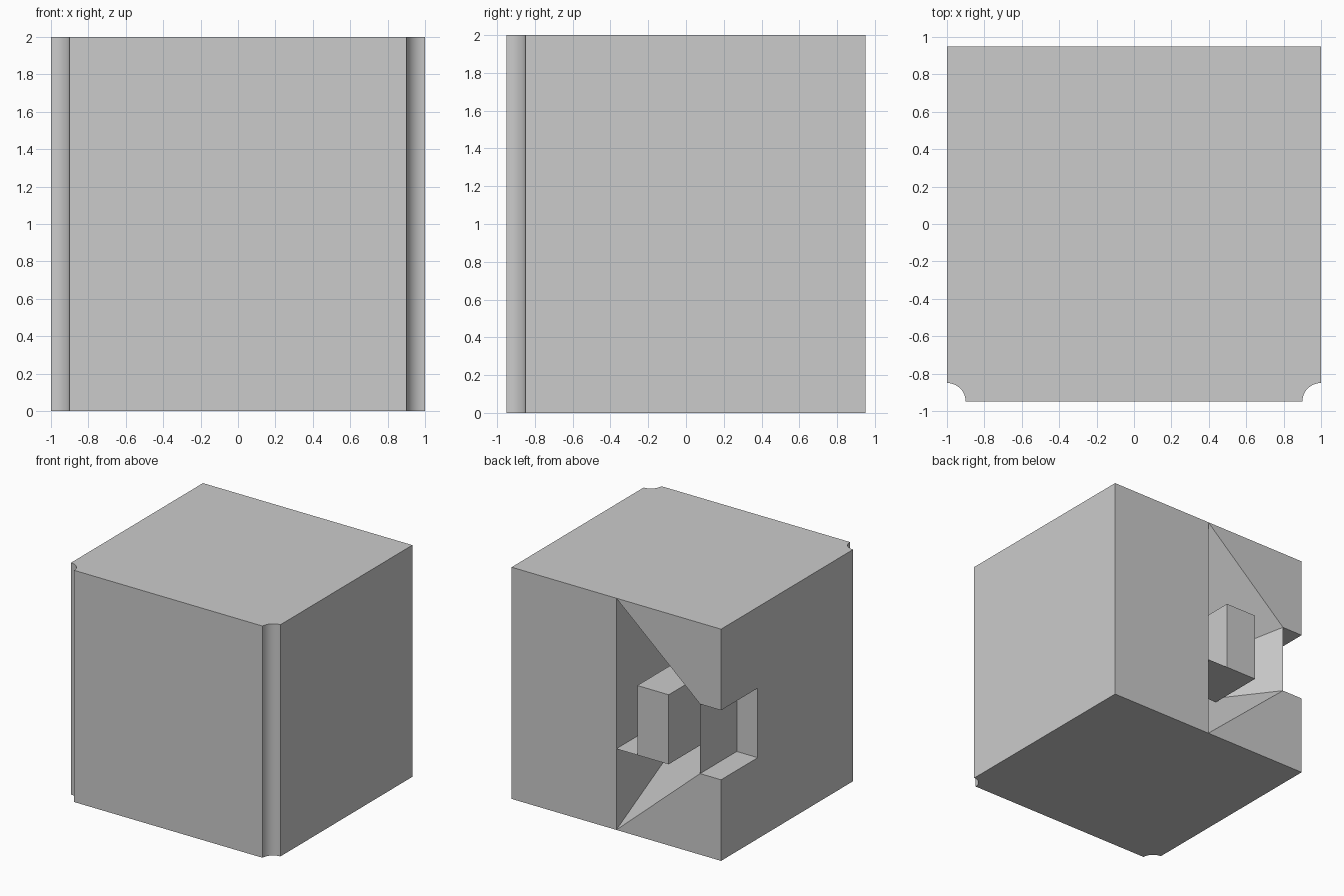
import bpy, bmesh
from math import sin, cos, pi

if "Cube" in bpy.data.objects:
    bpy.data.objects.remove(bpy.data.objects["Cube"])


def finish(bm, name):
    bmesh.ops.remove_doubles(bm, verts=bm.verts, dist=1e-5)
    bmesh.ops.recalc_face_normals(bm, faces=bm.faces)
    mesh = bpy.data.meshes.new(name)
    bm.to_mesh(mesh)
    bm.free()
    obj = bpy.data.objects.new(name, mesh)
    bpy.context.collection.objects.link(obj)
    bpy.ops.object.select_all(action='DESELECT')
    obj.select_set(True)
    bpy.context.view_layer.objects.active = obj
    bpy.ops.object.shade_smooth_by_angle(angle=0.6)
    return obj


def face(bm, *pts):
    return bm.faces.new([bm.verts.new(p) for p in pts])


# Body outline from above, with concave grooves on the two front corners
Y, H, R, N = 0.95, 2.0, 0.1, 12
right = [(1 - R * cos(i * pi / 2 / N), -Y + R * sin(i * pi / 2 / N)) for i in range(N + 1)]
left = [(-x, y) for x, y in reversed(right)]
outline = right + [(1, Y), (0, Y), (-1, Y)] + left

bm = bmesh.new()
for z in (0, H):
    face(bm, *[(x, y, z) for x, y in outline])
n = len(outline)
for i in range(n):
    a, b = outline[i], outline[(i + 1) % n]
    if a in ((0, Y), (-1, Y)):      # opened half of the back, and the left side
        continue
    face(bm, (*a, 0), (*b, 0), (*b, H), (*a, H))

# Left side with a slot opening, and slot end walls
LO, HI, XS, D = 0.7, 1.3, -0.8, 0.45
face(bm, (-1, Y, 0), (-1, -Y + R, 0), (-1, -Y + R, H), (-1, Y, H),
     (-1, Y, HI), (-1, D, HI), (-1, D, LO), (-1, Y, LO))
face(bm, (-1, D, LO), (XS, D, LO), (XS, D, HI), (-1, D, HI))
face(bm, (XS, D, LO), (XS, Y, LO), (XS, Y, HI), (XS, D, HI))

# Tapering recess running to a point near the front, mirrored about mid height
apex = (0, -Y + 0.01, 1)
for end, mid in ((0, LO), (H, HI)):
    face(bm, (0, Y, end), (-1, Y, end), (-1, Y, mid), (XS, Y, mid))
    face(bm, (-1, Y, mid), (XS, Y, mid), (XS, D, mid), (-1, D, mid))
    face(bm, (0, Y, end), (XS, Y, mid), apex)
face(bm, (0, Y, 0), (0, Y, H), apex)
face(bm, (XS, Y, LO), (XS, Y, HI), apex)
finish(bm, "cabinet_body")

# Block inside the recess
bm = bmesh.new()
bmesh.ops.create_cube(bm, size=1)
for v in bm.verts:
    v.co = (-0.35 + v.co.x * 0.3, 0.7 + v.co.y * 0.5, 1 + v.co.z * 0.6)
finish(bm, "inner_block")

# Thin shelf joining the block to the recess wall
bm = bmesh.new()
face(bm, (-0.2, D, LO), (0, D, LO), (0, Y, LO), (-0.2, Y, LO))
finish(bm, "thin_shelf")
